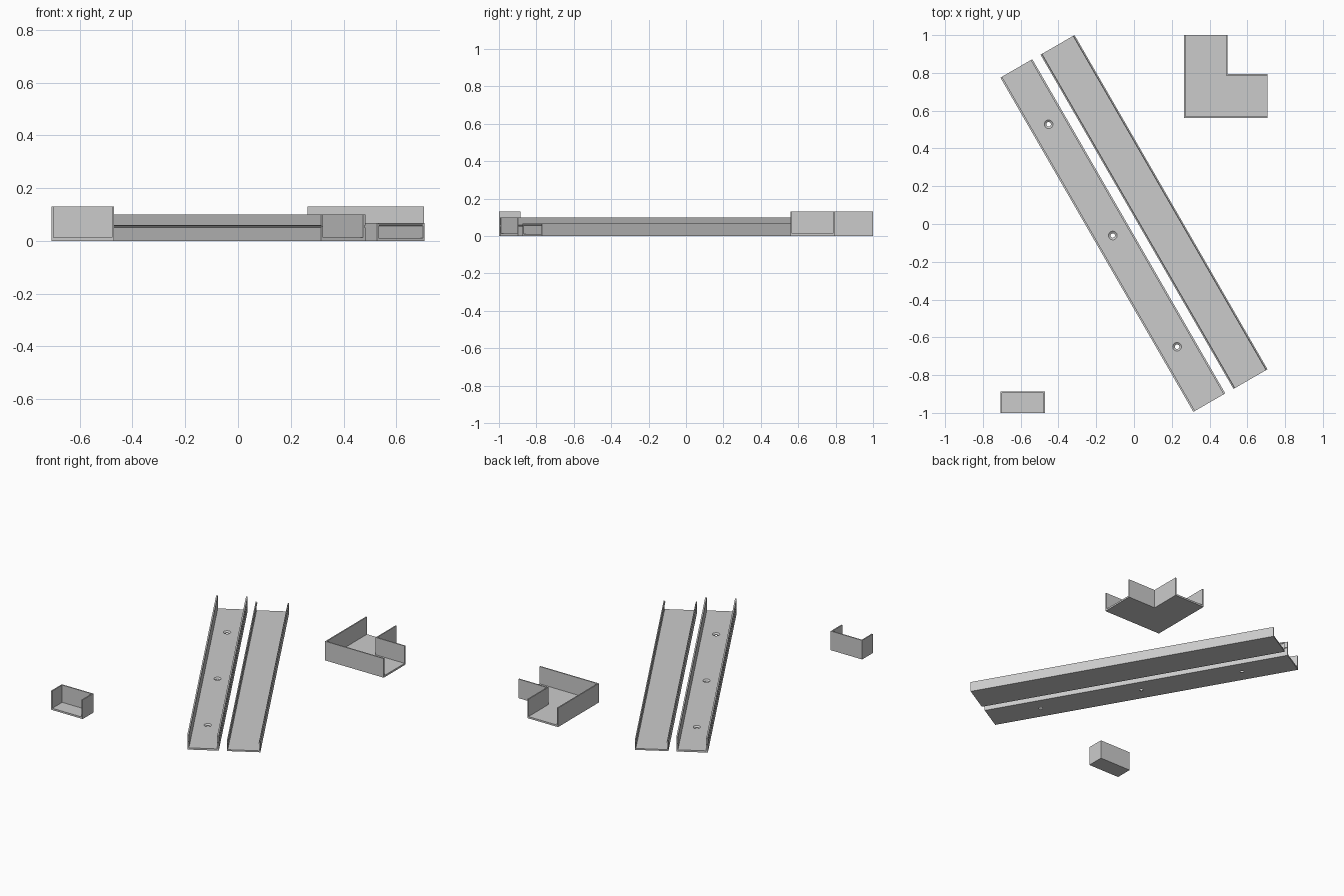
import bpy
import bmesh
import math
from mathutils import Matrix, Vector

cube = bpy.data.objects.get("Cube")
if cube:
    bpy.data.objects.remove(cube, do_unlink=True)

GREY = (0.6, 0.6, 0.6, 1.0)
plastic = bpy.data.materials.new("light grey plastic")
plastic.use_nodes = True
plastic.diffuse_color = GREY
plastic.node_tree.nodes["Principled BSDF"].inputs["Base Color"].default_value = GREY


def prism(bm, outline, start, end, axes="XYZ"):
    """Extrude a closed outline; axes 'YZX' puts it across the rail direction."""
    def place(p, t):
        return Vector((p[0], p[1], t)) if axes == "XYZ" else Vector((t, p[0], p[1]))
    a = [bm.verts.new(place(p, start)) for p in outline]
    b = [bm.verts.new(place(p, end)) for p in outline]
    bm.faces.new(a)
    bm.faces.new(b)
    for i in range(len(a)):
        j = (i + 1) % len(a)
        bm.faces.new((a[i], a[j], b[j], b[i]))


def finish(name, bm, matrix=Matrix()):
    bmesh.ops.recalc_face_normals(bm, faces=bm.faces)
    mesh = bpy.data.meshes.new(name)
    bm.to_mesh(mesh)
    bm.free()
    mesh.materials.append(plastic)
    obj = bpy.data.objects.new(name, mesh)
    obj.matrix_world = matrix
    bpy.context.collection.objects.link(obj)
    return obj


def mirrored(half):
    """Close a half cross-section by mirroring it across the rail's middle."""
    return half + [(-s, z) for s, z in reversed(half)]


def rail(name, half, centre):
    bm = bmesh.new()
    prism(bm, mirrored(half), -LENGTH / 2, LENGTH / 2, "YZX")
    turn = Matrix.Rotation(math.radians(-60), 4, "Z")
    return finish(name, bm, Matrix.Translation((*centre, 0)) @ turn)


def stack(name, prisms):
    bm = bmesh.new()
    for outline, z0, z1 in prisms:
        prism(bm, outline, z0, z1)
    return finish(name, bm)


LENGTH = 2.043
FLOOR = 0.012

# Base channel, with a snap groove along the outside of each wall
w, t, h = 0.0975, 0.01, 0.1
base = rail("base_channel", [
    (w, 0), (w, 0.05), (w - 0.004, 0.052), (w - 0.004, 0.057), (w, 0.059),
    (w, h), (w - t, h), (w - t, FLOOR)], (-0.112, -0.061))

# Countersunk screw holes along the base floor
rings = [(0.012, -0.01), (0.012, 0.004), (0.023, FLOOR), (0.023, 0.03)]
bm = bmesh.new()
SIDES = 32
for x in (-0.68, 0, 0.68):
    loops = [[bm.verts.new((x + r * math.cos(math.tau * k / SIDES),
                            r * math.sin(math.tau * k / SIDES), z))
              for k in range(SIDES)] for r, z in rings]
    bm.faces.new(loops[0])
    bm.faces.new(loops[-1])
    for lo, hi in zip(loops, loops[1:]):
        for k in range(SIDES):
            n = (k + 1) % SIDES
            bm.faces.new((lo[k], lo[n], hi[n], hi[k]))
cutter = finish("screw_hole_cutter", bm, base.matrix_world.copy())
cutter.hide_render = True
cut = base.modifiers.new("screw holes", "BOOLEAN")
cut.operation = "DIFFERENCE"
cut.solver = "EXACT"
cut.object = cutter
bpy.context.view_layer.objects.active = base
bpy.ops.object.modifier_apply(modifier=cut.name)
bpy.data.objects.remove(cutter, do_unlink=True)

# Cover channel, with a snap bead along the inside of each wall
w, t, h = 0.104, 0.0065, 0.068
rail("cover_channel", [
    (w, 0), (w, h), (w - t, h), (w - t, 0.065), (w - t - 0.004, 0.062),
    (w - t - 0.004, 0.059), (w - t, 0.056), (w - t, 0.01)], (0.106, 0.0635))

# Corner joint: floor between an outer and an inner pair of walls
H, T = 0.13, 0.008
x0, x1, x2 = 0.264, 0.495, 0.706
y0, y1, y2 = 0.56, 0.793, 1.0


def bend(d):
    """Points of an L line, moved in from the outer corner by d."""
    return [(x0 + d, y2), (x0 + d, y0 + d), (x2, y0 + d)]


def inner_bend(d):
    return [(x2, y1 - d), (x1 - d, y1 - d), (x1 - d, y2)]


stack("corner_joint", [
    (bend(0) + bend(T)[::-1], 0, H),
    (inner_bend(0) + inner_bend(T)[::-1], 0, H),
    (bend(T) + inner_bend(T), 0, FLOOR)])

# End cap: floor inside a U of walls, open to the front
a0, a1, b0, b1 = -0.707, -0.47, -1.0, -0.886
inside = [(a0 + T, b0), (a0 + T, b1 - T), (a1 - T, b1 - T), (a1 - T, b0)]
stack("end_cap", [
    ([(a0, b0), (a0, b1), (a1, b1), (a1, b0)] + inside[::-1], 0, H),
    (inside, 0, FLOOR)])
